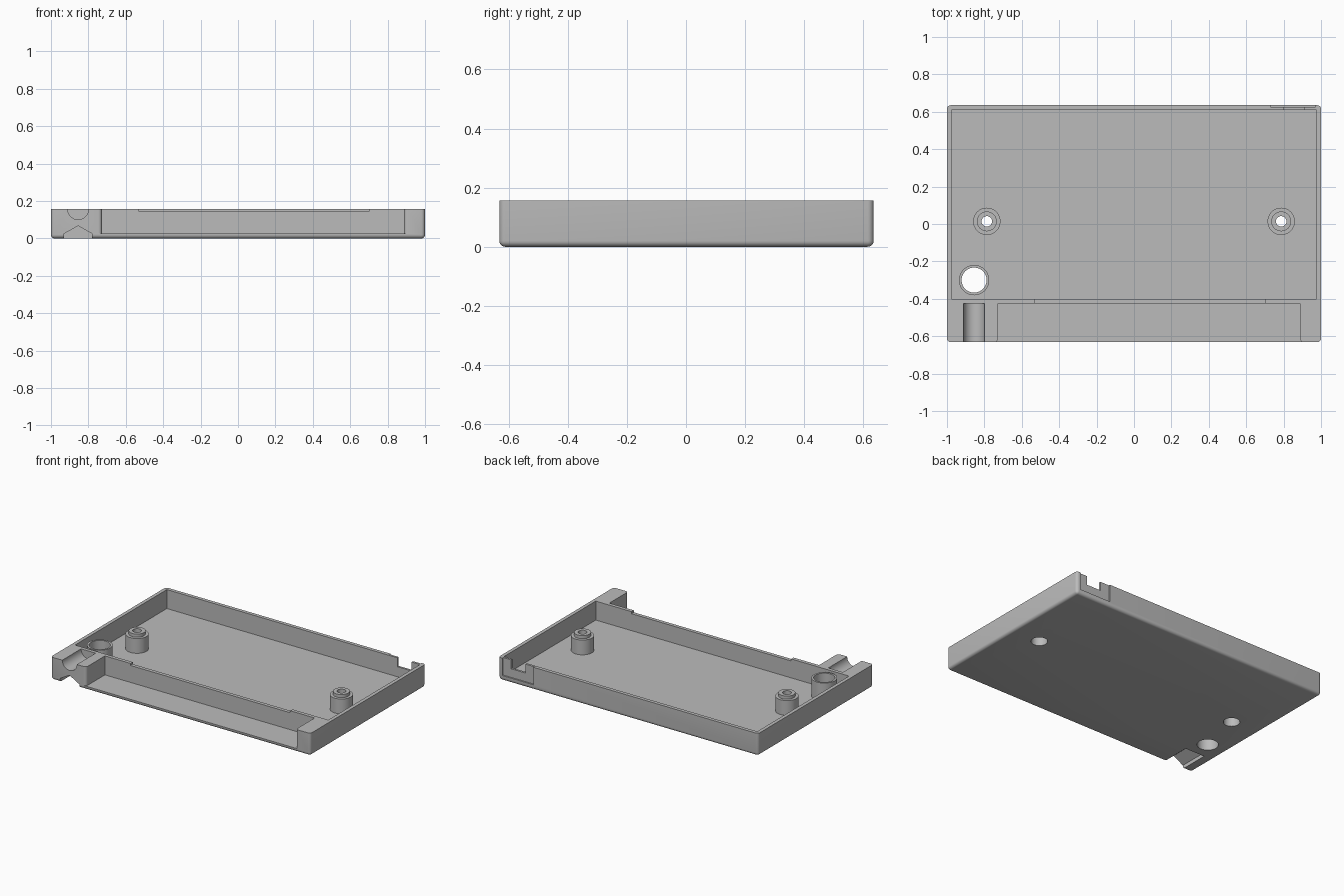
import bpy, bmesh
from math import sin, cos, pi

if "Cube" in bpy.data.objects:
    bpy.data.objects.remove(bpy.data.objects["Cube"])

TOP, FLOOR, OVER = 0.157, 0.025, 0.3
FRONT, BACK = -0.632, 0.635
LEDGE = -0.425          # front face of the low inner wall
R = 0.02                # outer edge rounding

grey = bpy.data.materials.new("plain grey")
grey.use_nodes = True
grey.diffuse_color = (0.5, 0.5, 0.5, 1)
grey.node_tree.nodes["Principled BSDF"].inputs["Base Color"].default_value = (0.5, 0.5, 0.5, 1)


def finish(name, bm):
    bmesh.ops.recalc_face_normals(bm, faces=bm.faces)
    mesh = bpy.data.meshes.new(name)
    bm.to_mesh(mesh)
    bm.free()
    mesh.materials.append(grey)
    ob = bpy.data.objects.new(name, mesh)
    bpy.context.collection.objects.link(ob)
    return ob


def prism(name, points, axis, lo, hi):
    """Extrude a profile: (x, y) along z, or (x, z) along y."""
    bm = bmesh.new()
    place = (lambda a, b, t: (a, b, t)) if axis == "z" else (lambda a, b, t: (a, t, b))
    face = bm.faces.new([bm.verts.new(place(a, b, lo)) for a, b in points])
    made = bmesh.ops.extrude_face_region(bm, geom=[face])["geom"]
    shift = (0, 0, hi - lo) if axis == "z" else (0, hi - lo, 0)
    bmesh.ops.translate(bm, vec=shift, verts=[v for v in made if isinstance(v, bmesh.types.BMVert)])
    return finish(name, bm)


def box(name, x0, x1, y0, y1, z0, z1):
    return prism(name, [(x0, y0), (x1, y0), (x1, y1), (x0, y1)], "z", z0, z1)


def arc(cx, cy, r, a0, a1, n):
    return [(cx + r * cos(a0 + (a1 - a0) * i / n), cy + r * sin(a0 + (a1 - a0) * i / n))
            for i in range(n + 1)]


def rod(name, x, y, r, lo, hi, axis="z"):
    return prism(name, arc(x, y, r, 0, 2 * pi, 48)[:-1], axis, lo, hi)


def combine(target, tool, operation):
    mod = target.modifiers.new(tool.name, "BOOLEAN")
    mod.operation, mod.solver, mod.object = operation, "EXACT", tool
    bpy.ops.object.select_all(action="DESELECT")
    bpy.context.view_layer.objects.active = target
    target.select_set(True)
    bpy.ops.object.modifier_apply(modifier=mod.name)
    bpy.data.objects.remove(tool)


# Solid tray with rounded corners and bottom edges
tray = box("tray", -1, 1, FRONT, BACK, 0, TOP)
bm = bmesh.new()
bm.from_mesh(tray.data)
rounded = [e for e in bm.edges if min(v.co.z for v in e.verts) < 0.01]
bmesh.ops.bevel(bm, geom=rounded, offset=R, segments=5, profile=0.5, affect="EDGES")
bm.to_mesh(tray.data)
bm.free()


def cut(tool):
    combine(tray, tool, "DIFFERENCE")


def join(tool):
    combine(tray, tool, "UNION")


# Main cavity and open front shelf with flared mouth
cut(box("cavity", -0.975, 0.975, -0.40, 0.61, FLOOR, OVER))
left, right = -0.727, 0.888
mouth = ([(left, LEDGE)] + arc(left - R, FRONT + R, R, 0, -pi / 2, 5)
         + [(left - R, FRONT - R), (right + R, FRONT - R)]
         + arc(right + R, FRONT + R, R, -pi / 2, -pi, 5) + [(right, LEDGE)])
cut(prism("shelf", mouth, "z", FLOOR, OVER))
cut(box("wall_dip", -0.53, 0.70, -0.44, -0.38, 0.143, OVER))

# Rear corner port: shallow outer pocket and a notch through the wall
cut(box("port_pocket", 0.73, 0.97, 0.625, 0.7, 0.035, OVER))
cut(box("port_notch", 0.80, 0.91, 0.6, 0.7, 0.095, OVER))

# Cable groove above and peaked channel below the front block
CABLE = -0.855
cut(rod("cable_groove", CABLE, TOP, 0.056, -0.7, LEDGE, "y"))
half = 0.075
peak = [(CABLE - half, -0.1), (CABLE + half, -0.1), (CABLE + half, FLOOR),
        (CABLE, 0.067), (CABLE - half, FLOOR)]
cut(prism("channel", peak, "y", -0.7, LEDGE))

# Screw posts with stepped tops, through holes and bores from below
for side in (-1, 1):
    x, y = side * 0.787, 0.014
    join(rod("post", x, y, 0.073, 0.012, 0.128))
    join(rod("post_tip", x, y, 0.053, 0.11, 0.15))
    cut(rod("screw_hole", x, y, 0.028, -0.1, OVER))
    cut(rod("screw_bore", x, y, 0.052, -0.1, 0.09))

# Round access tube beside the cable block
join(rod("tube", CABLE, -0.3, 0.081, 0.012, 0.152))
cut(rod("tube_hole", CABLE, -0.3, 0.067, -0.1, OVER))

bpy.ops.object.select_all(action="DESELECT")
bpy.context.view_layer.objects.active = tray
tray.select_set(True)
bpy.ops.object.shade_smooth_by_angle(angle=0.6)
